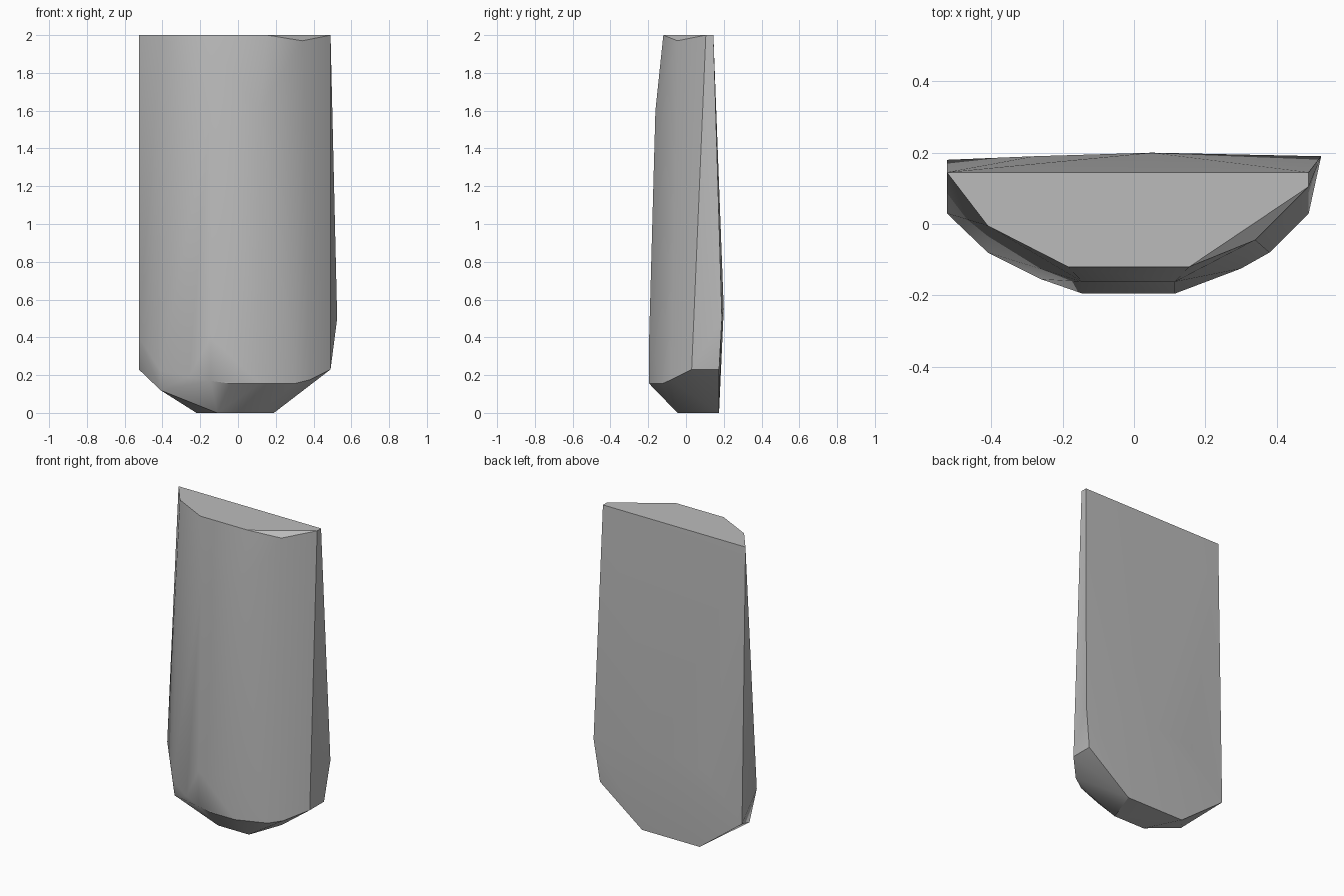
import bpy
import bmesh
import math

# Remove the default object
cube = bpy.data.objects.get("Cube")
if cube:
    bpy.data.objects.remove(cube, do_unlink=True)


def make_material(name, value):
    material = bpy.data.materials.new(name)
    material.use_nodes = True
    colour = (value, value, value, 1)
    material.diffuse_color = colour
    shader = material.node_tree.nodes["Principled BSDF"]
    shader.inputs["Base Color"].default_value = colour
    return material


def hull_object(name, points, material):
    """Wrap a set of corner points in a tight convex skin."""
    bm = bmesh.new()
    for point in points:
        bm.verts.new(point)
    hull = bmesh.ops.convex_hull(bm, input=bm.verts[:])
    loose = {v for v in hull["geom_interior"] + hull["geom_unused"]
             if isinstance(v, bmesh.types.BMVert)}
    bmesh.ops.delete(bm, geom=list(loose), context="VERTS")
    # Merge coplanar triangles into clean planar facets
    bmesh.ops.dissolve_limit(bm, angle_limit=math.radians(0.5),
                             verts=bm.verts[:], edges=bm.edges[:])
    bmesh.ops.recalc_face_normals(bm, faces=bm.faces[:])
    mesh = bpy.data.meshes.new(name)
    bm.to_mesh(mesh)
    bm.free()
    mesh.materials.append(material)
    obj = bpy.data.objects.new(name, mesh)
    bpy.context.collection.objects.link(obj)
    return obj


left_side, right_side = -.525, .49

# Flat top, with one chipped front corner
top_rim = [(left_side, .145, 2), (right_side, .145, 2), (right_side, .105, 2),
           (.155, -.12, 2), (-.185, -.12, 2), (-.41, -.005, 2)]
chipped_corner = [(.34, -.045, 1.97)]

# Bulging front: the same two columns at several heights
front_bulge = [(x, y, z) for y, z in ((-.162, 1.6), (-.195, .4))
               for x in (-.145, .115)]

# Lower edge of the front, before the undercut
front_edge = [(left_side, .03, .4), (-.41, -.08, .225), (-.26, -.155, .19),
              (-.145, -.195, .17), (-.04, -.195, .155), (.115, -.195, .155),
              (.3, -.125, .155), (.38, -.08, .175), (right_side, .03, .23)]

# Slightly swollen back face
back_face = [(left_side, .18, .23), (-.28, .19, .5), (.05, .2, .55),
             (.525, .19, .5), (right_side, .175, .23)]

# Small foot with one broken side
foot = [(-.22, .175, 0), (.19, .175, 0), (.11, -.045, 0), (-.11, -.045, 0),
        (-.41, -.06, .12)]

stone = make_material("stone grey", .5)
slab = hull_object("stone_slab",
                   top_rim + chipped_corner + front_bulge + front_edge
                   + back_face + foot, stone)

# Soft facets on the faces, crisp breaks at the rims
bpy.ops.object.select_all(action="DESELECT")
slab.select_set(True)
bpy.context.view_layer.objects.active = slab
bpy.ops.object.shade_smooth_by_angle(angle=math.radians(30))
